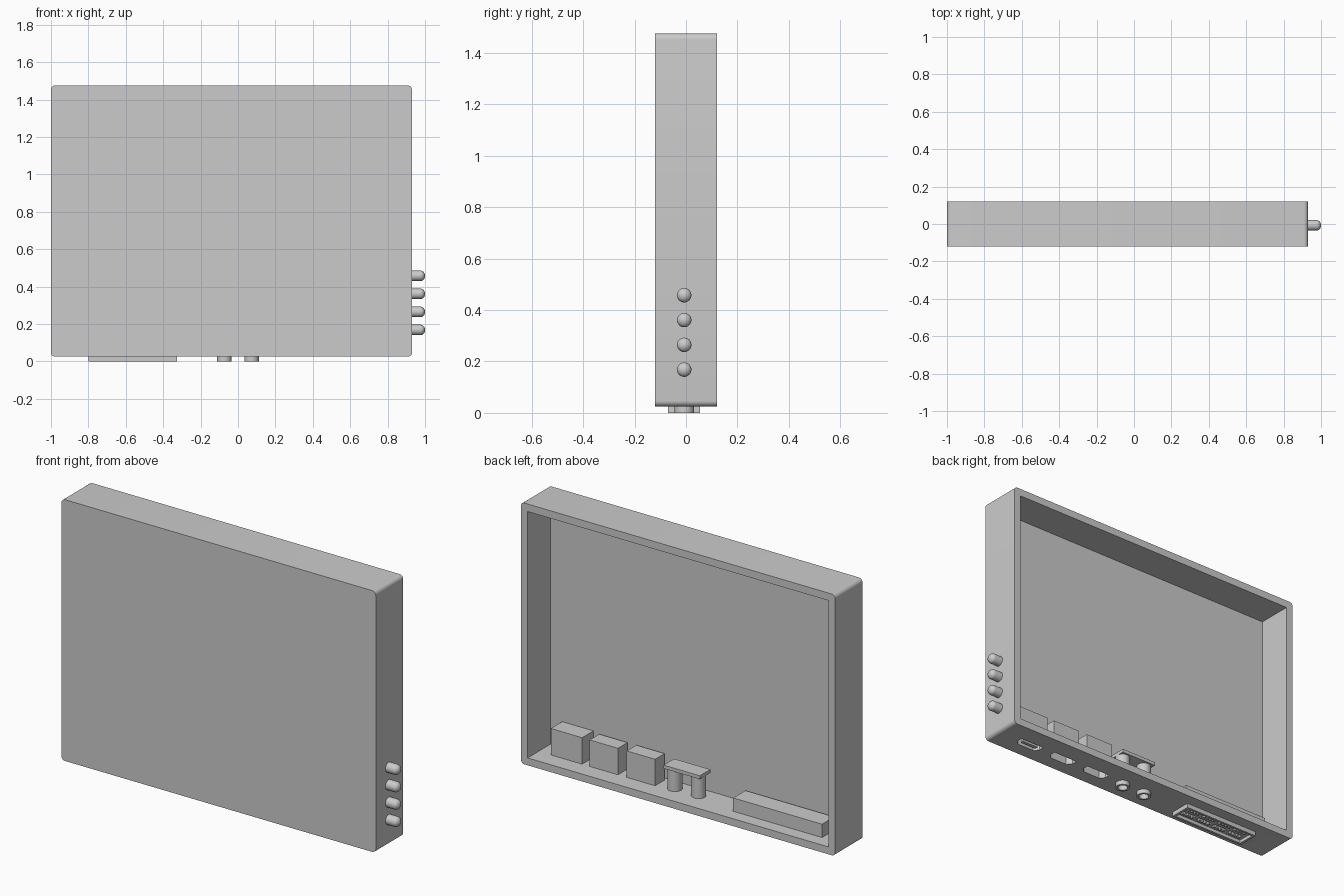
import bpy, bmesh, math
from mathutils import Matrix, Vector

if "Cube" in bpy.data.objects:
    bpy.data.objects.remove(bpy.data.objects["Cube"])

YC = -0.007  # depth line shared by all the sockets and buttons


def finish(name, bm, smooth=False):
    bmesh.ops.recalc_face_normals(bm, faces=bm.faces)
    me = bpy.data.meshes.new(name)
    bm.to_mesh(me)
    bm.free()
    ob = bpy.data.objects.new(name, me)
    bpy.context.collection.objects.link(ob)
    if smooth:
        shade(ob)
    return ob


def activate(ob):
    bpy.ops.object.select_all(action='DESELECT')
    ob.select_set(True)
    bpy.context.view_layer.objects.active = ob


def shade(ob):
    activate(ob)
    bpy.ops.object.shade_smooth_by_angle(angle=math.radians(35))


def add_box(bm, x, y, z):
    """Add a box given its (min, max) on each axis."""
    size = Vector((x[1] - x[0], y[1] - y[0], z[1] - z[0]))
    mid = Vector((x[0] + x[1], y[0] + y[1], z[0] + z[1])) / 2
    m = Matrix.Translation(mid) @ Matrix.Diagonal((*size, 1))
    return bmesh.ops.create_cube(bm, size=1, matrix=m)['verts']


def box(name, x, y, z):
    bm = bmesh.new()
    add_box(bm, x, y, z)
    return finish(name, bm)


def prism(name, pts, z0, z1):
    """Extrude an xy outline between two heights."""
    bm = bmesh.new()
    f = bm.faces.new([bm.verts.new((x, y, z0)) for x, y in pts])
    ext = bmesh.ops.extrude_face_region(bm, geom=[f])['geom']
    bmesh.ops.translate(bm, vec=(0, 0, z1 - z0),
                        verts=[g for g in ext if isinstance(g, bmesh.types.BMVert)])
    return finish(name, bm)


def lathe(name, profile, matrix, steps=32):
    """Spin (radius, height) points around z, then place the result."""
    bm = bmesh.new()
    vs = [bm.verts.new((r, 0, h)) for r, h in profile]
    es = [bm.edges.new(p) for p in zip(vs, vs[1:])]
    bmesh.ops.spin(bm, geom=vs + es, cent=(0, 0, 0), axis=(0, 0, 1),
                   angle=2 * math.pi, steps=steps)
    bmesh.ops.remove_doubles(bm, verts=bm.verts, dist=1e-5)
    bm.transform(matrix)
    return finish(name, bm, True)


def cut(target, cutter):
    cutter.hide_render = True
    mod = target.modifiers.new("cut", 'BOOLEAN')
    mod.operation, mod.solver, mod.object = 'DIFFERENCE', 'EXACT', cutter
    activate(target)
    bpy.ops.object.modifier_apply(modifier=mod.name)


cutters = []

# Case: rounded slab hollowed from the back
bm = bmesh.new()
add_box(bm, (-1, 0.93), (-0.12, 0.12), (0.025, 1.475))
edges = [e for e in bm.edges if abs(e.verts[0].co.y - e.verts[1].co.y) > 0.1]
bmesh.ops.bevel(bm, geom=edges, offset=0.022, segments=6, profile=0.5, affect='EDGES')
case = finish("case", bm)
cavity = box("cavity_cutter", (-0.958, 0.888), (-0.08, 0.3), (0.066, 1.433))
cutters.append(cavity)
cut(case, cavity)

# Side buttons with domed ends
R = 0.028
dome = [(R * math.cos(a), 0.046 + 0.024 * math.sin(a))
        for a in [i * math.pi / 16 for i in range(8)]]
for i in range(4):
    place = Matrix.Translation((0.93, YC, 0.168 + 0.0965 * i)) @ Matrix.Rotation(math.pi / 2, 4, 'Y')
    lathe(f"side_button_{i + 1}", [(0, -0.01), (R, -0.01)] + dome + [(0, 0.07)], place)

# Socket housings on the inner floor, each with a slot open to the underside
for i, (x, half, front) in enumerate([(0.717, 0.096, -0.075), (0.488, 0.087, -0.06), (0.26, 0.087, -0.06)]):
    housing = box(f"socket_housing_{i + 1}", (x - half, x + half), (front, 0.024), (0.06, 0.213))
    w, y0, y1 = 0.075, -0.042, 0.015
    slot = prism("slot_cutter", [(x - w, y1), (x + w, y1), (x + w, y0 + 0.025), (x + w - 0.022, y0),
                                 (x - w + 0.022, y0), (x - w, y0 + 0.025)], -0.02, 0.14)
    cutters.append(slot)
    cut(case, slot)
    cut(housing, slot)
    if i == 0:
        box("socket_tongue", (x - 0.05, x + 0.05), (-0.022, -0.004), (0.027, 0.15))

# Round jacks: hollow barrels through the floor with a plate on top
for i, x in enumerate((0.073, -0.073)):
    place = Matrix.Translation((x, YC, 0))
    hole = lathe("jack_cutter", [(0, -0.02), (0.03, -0.02), (0.03, 0.1), (0, 0.1)], place)
    cutters.append(hole)
    cut(case, hole)
    lathe(f"jack_barrel_{i + 1}", [(0, 0.12), (0.026, 0.12), (0.026, 0), (0.038, 0),
                                   (0.038, 0.19), (0, 0.19)], place)
box("jack_plate", (-0.113, 0.11), (-0.052, 0.04), (0.185, 0.204))

# Wide connector: framed recess below with two rows of four slots
box("connector_body", (-0.868, -0.323), (-0.06, 0.047), (0.066, 0.14))
frame = box("connector_frame", (-0.798, -0.325), (-0.07, 0.055), (0, 0.066))
recess = box("recess_cutter", (-0.784, -0.339), (-0.057, 0.042), (-0.02, 0.019))
slots, pins = bmesh.new(), bmesh.new()
for col in range(4):
    for row in (-1, 1):
        x, y = -0.5615 + (col - 1.5) * 0.107, YC + row * 0.024
        add_box(slots, (x - 0.043, x + 0.043), (y - 0.015, y + 0.015), (-0.02, 0.055))
        for k in range(4):
            px = x + (k - 1.5) * 0.02
            add_box(pins, (px - 0.006, px + 0.006), (y - 0.007, y + 0.007), (0.01, 0.06))
slots = finish("slots_cutter", slots)
finish("connector_pins", pins)
cutters += [recess, slots]
cut(frame, recess)
for ob in (frame, case):
    cut(ob, slots)

for c in cutters:
    bpy.data.objects.remove(c, do_unlink=True)
shade(case)
